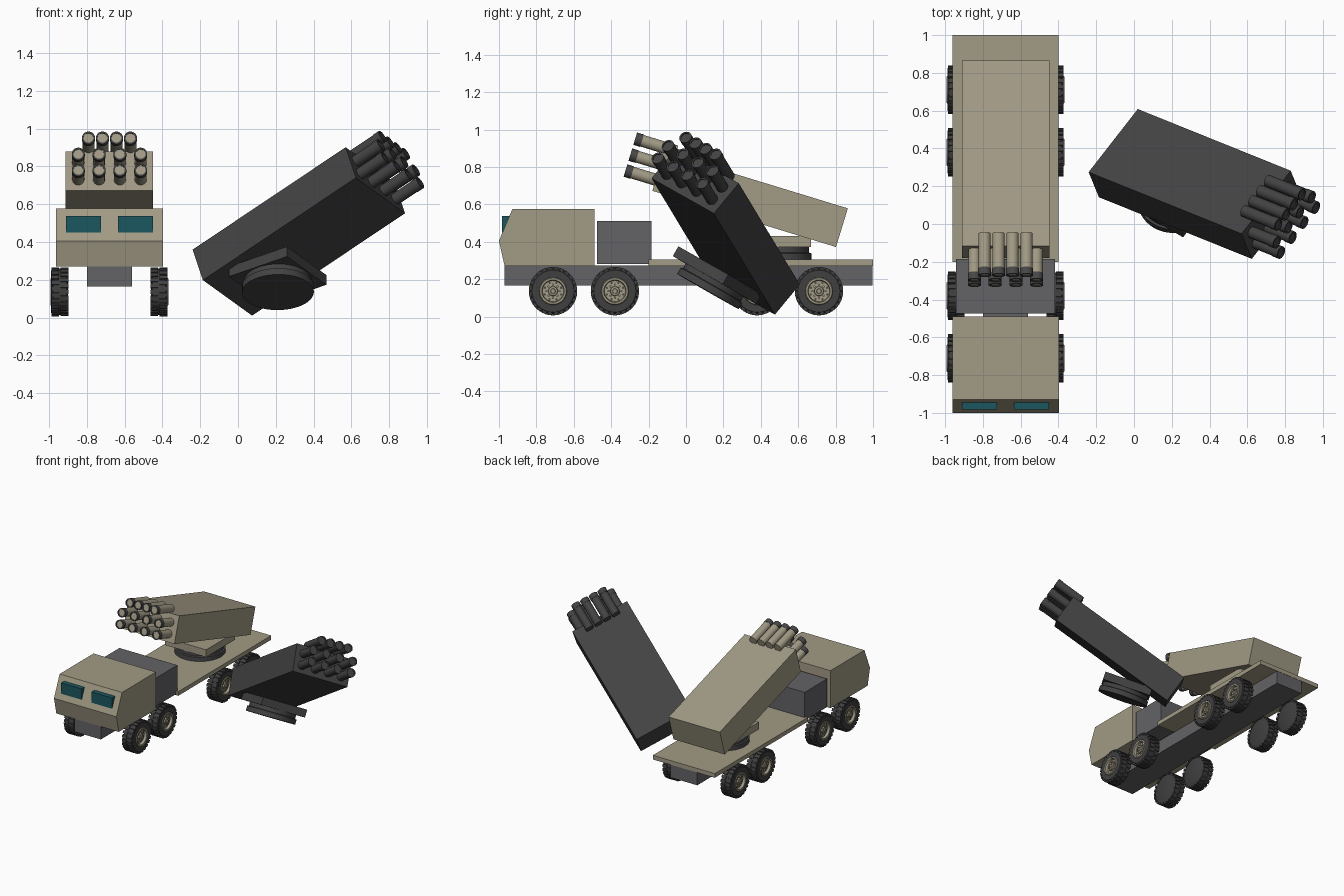
import bpy, bmesh, math
from mathutils import Matrix, Vector

if "Cube" in bpy.data.objects:
    bpy.data.objects.remove(bpy.data.objects["Cube"])


def material(name, rgb):
    m = bpy.data.materials.new(name)
    m.diffuse_color = (*rgb, 1)
    m.use_nodes = True
    m.node_tree.nodes["Principled BSDF"].inputs["Base Color"].default_value = m.diffuse_color
    return m


TAN = material("sand tan", (0.36, 0.325, 0.235))
GREY = material("mid grey", (0.125, 0.122, 0.13))
STEEL = material("dark steel", (0.065, 0.065, 0.067))
CHAR = material("charcoal", (0.055, 0.055, 0.056))
TYRE = material("tyre rubber", (0.05, 0.05, 0.05))
GLASS = material("teal glass", (0.012, 0.095, 0.115))

CX = -0.68                 # truck centre line
ALL = Matrix.Identity(4)


def finish(bm, name, mats, matrix=ALL, smooth=False):
    bmesh.ops.recalc_face_normals(bm, faces=bm.faces)
    me = bpy.data.meshes.new(name)
    bm.to_mesh(me)
    bm.free()
    for m in mats:
        me.materials.append(m)
    ob = bpy.data.objects.new(name, me)
    bpy.context.collection.objects.link(ob)
    ob.matrix_world = matrix
    if smooth:
        bpy.context.view_layer.objects.active = ob
        ob.select_set(True)
        bpy.ops.object.shade_smooth_by_angle(angle=math.radians(35))
        ob.select_set(False)
    return ob


def add_box(bm, lo, hi, mat=0, local=ALL):
    lo, hi = Vector(lo), Vector(hi)
    m = local @ Matrix.Translation((lo + hi) / 2) @ Matrix.Diagonal((*(hi - lo), 1))
    n = len(bm.faces)
    bmesh.ops.create_cube(bm, size=1, matrix=m)
    bm.faces.ensure_lookup_table()
    for f in bm.faces[n:]:
        f.material_index = mat


def box(name, lo, hi, mat, matrix=ALL):
    bm = bmesh.new()
    add_box(bm, lo, hi)
    return finish(bm, name, [mat], matrix)


def lathe(bm, profile, mats, sides, local=ALL):
    """Spin (radius, height) points about z; mats gives one slot per band."""
    rings = []
    for r, h in profile:
        if r == 0:
            rings.append([bm.verts.new(local @ Vector((0, 0, h)))] * sides)
        else:
            rings.append([bm.verts.new(local @ Vector((r * math.cos(a), r * math.sin(a), h)))
                          for a in (2 * math.pi * i / sides for i in range(sides))])
    for a, b, m in zip(rings, rings[1:], mats):
        for i in range(sides):
            j = (i + 1) % sides
            corners = list(dict.fromkeys((a[i], a[j], b[j], b[i])))
            bm.faces.new(corners).material_index = m


# Chassis, deck and equipment housing
box("chassis_rail", (CX - 0.12, -0.97, 0.165), (CX + 0.12, 0.998, 0.272), GREY)
box("cargo_deck", (CX - 0.28, -0.2, 0.27), (CX + 0.28, 1.0, 0.304), TAN)
box("equipment_housing", (CX - 0.262, -0.475, 0.28), (CX + 0.262, -0.185, 0.51), GREY)

# Cab: side profile extruded across the width
bm = bmesh.new()
profile = [(-0.97, 0.27), (-1.0, 0.405), (-0.928, 0.576), (-0.49, 0.576), (-0.49, 0.27)]
face = bm.faces.new([bm.verts.new((CX - 0.282, y, z)) for y, z in profile])
ext = bmesh.ops.extrude_face_region(bm, geom=[face])
bmesh.ops.translate(bm, vec=(0.564, 0, 0),
                    verts=[v for v in ext["geom"] if isinstance(v, bmesh.types.BMVert)])
finish(bm, "cab", [TAN])

# Windscreen blocks
for side, label in ((-1, "left"), (1, "right")):
    x0, x1 = sorted((CX + side * 0.045, CX + side * 0.23))
    box("windscreen_" + label, (x0, -0.983, 0.45), (x1, -0.93, 0.538), GLASS)


# Wheels: tyre with two rows of tread blocks, hub on the outer side
def wheel(name, x, y, side):
    bm = bmesh.new()
    lathe(bm, [(0, -0.042), (0.108, -0.042), (0.123, -0.034), (0.123, 0.034), (0.112, 0.046),
               (0.074, 0.046), (0.07, 0.03), (0, 0.03)], [0, 0, 0, 0, 0, 0, 1], 32)
    count = 24
    for row in (-1, 1):
        for i in range(count):
            a = 2 * math.pi * (i + (0.5 if row > 0 else 0)) / count
            rot = Matrix.Rotation(a, 4, 'Z')
            z0, z1 = sorted((row * 0.004, row * 0.044))
            add_box(bm, (0.113, -0.0115, z0), (0.129, 0.0115, z1), 0, rot)
    # hub: raised rim lip, recessed holes, nuts and axle cap
    lathe(bm, [(0.074, 0.044), (0.07, 0.05), (0.06, 0.05), (0.056, 0.03)], [1] * 3, 28)
    lathe(bm, [(0.026, 0.03), (0.024, 0.042), (0.014, 0.044), (0.012, 0.05), (0, 0.05)], [1] * 4, 16)
    for i in range(8):
        rot = Matrix.Rotation(2 * math.pi * i / 8, 4, 'Z')
        lathe(bm, [(0.006, 0.03), (0.006, 0.04), (0, 0.04)], [1, 1], 6,
              rot @ Matrix.Translation((0.035, 0, 0)))
        lathe(bm, [(0.006, 0.029), (0.006, 0.0315), (0, 0.0315)], [2, 2], 8,
              rot @ Matrix.Rotation(math.pi / 8, 4, 'Z') @ Matrix.Translation((0.047, 0, 0)))
    m = (Matrix.Translation((x, y, 0.136)) @ Matrix.Rotation(side * math.pi / 2, 4, 'Y'))
    finish(bm, name, [TYRE, TAN, STEEL], m, True)


for k, y in enumerate((-0.711, -0.38, 0.38, 0.711)):
    for side, label in ((-1, "left"), (1, "right")):
        wheel(f"wheel_{label}_{k + 1}", CX + side * 0.262, y, side)


# Launcher, built in truck axes around the turntable, then placed by a matrix
TILT = math.radians(17)


def launcher(prefix, place, body, trim):
    # turntable disc and mounting plate
    bm = bmesh.new()
    lathe(bm, [(0, 0.3), (0.19, 0.3), (0.19, 0.338), (0.178, 0.342), (0.178, 0.373), (0, 0.373)],
          [0] * 5, 48, Matrix.Translation((CX, 0.48, 0)))
    finish(bm, prefix + "_turntable", [trim], place, True)
    box(prefix + "_mounting_plate", (CX - 0.185, 0.295, 0.371), (CX + 0.185, 0.667, 0.431), body, place)
    # tilted pod: local -y is the firing direction, origin at the rear lower edge
    pod = place @ Matrix.Translation((CX, 0.802, 0.372)) @ Matrix.Rotation(-TILT, 4, 'X')
    box(prefix + "_pod", (-0.2315, -1.027, 0), (0.2315, 0, 0.216), body, pod)
    # three rows of four tubes with a collar and recessed nose
    bm = bmesh.new()
    for z, gap in ((0.062, 0.11), (0.151, 0.11), (0.24, 0.074)):
        for i in range(4):
            local = (Matrix.Translation(((i - 1.5) * gap, 0, z))
                     @ Matrix.Rotation(math.pi / 2, 4, 'X'))
            lathe(bm, [(0, 0.965), (0.032, 0.965), (0.032, 1.158), (0.0345, 1.158),
                       (0.0345, 1.196), (0.026, 1.196), (0.026, 1.19), (0, 1.19)],
                  [0, 0, 1, 1, 1, 1, 0], 24, local)
    finish(bm, prefix + "_tubes", [body, trim], pod, True)


launcher("mounted_launcher", ALL, TAN, STEEL)

# Detached dark launcher, rolled and leaning beside the truck
fwd = Vector((0.822, -0.481, 0.284)).normalized()
up = Vector((0.004, 0.49, 0.876))
up = (up - fwd * up.dot(fwd)).normalized()
across = fwd.cross(up) * -1
if across.x < 0:
    across = -across
rot = Matrix((across, -fwd, up)).transposed().to_4x4()
anchor = Vector((CX - 0.2315, 0.865, 0.579))
place = Matrix.Translation((-0.24, 0.275, 0.36)) @ rot @ Matrix.Translation(-anchor)
launcher("detached_launcher", place, CHAR, CHAR)
